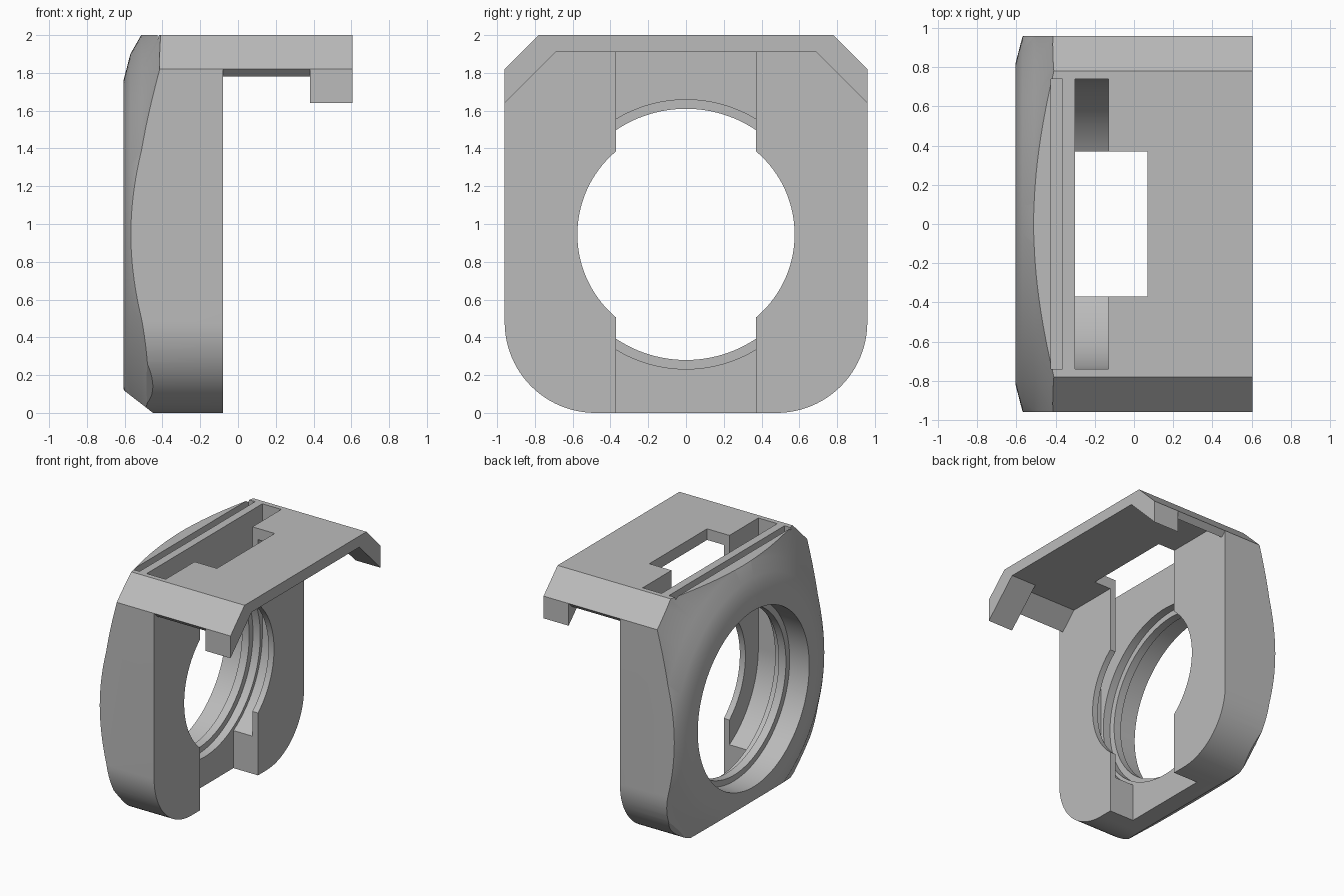
import bpy, bmesh, math
from mathutils import Vector

if "Cube" in bpy.data.objects:
    bpy.data.objects.remove(bpy.data.objects["Cube"])

grey = bpy.data.materials.new("plain_grey")
grey.diffuse_color = (0.5, 0.5, 0.5, 1)
grey.use_nodes = True
grey.node_tree.nodes["Principled BSDF"].inputs["Base Color"].default_value = grey.diffuse_color
CZ = 0.945  # height of the round opening's centre


def finish(bm, name):
    bmesh.ops.recalc_face_normals(bm, faces=bm.faces)
    me = bpy.data.meshes.new(name)
    bm.to_mesh(me)
    bm.free()
    me.materials.append(grey)
    ob = bpy.data.objects.new(name, me)
    bpy.context.collection.objects.link(ob)
    return ob


def extrude_x(name, outline, x0, x1):
    """Prism along x from a (y, z) outline."""
    bm = bmesh.new()
    f = bm.faces.new([bm.verts.new((x0, y, z)) for y, z in outline])
    r = bmesh.ops.extrude_face_region(bm, geom=[f])
    vs = [v for v in r["geom"] if isinstance(v, bmesh.types.BMVert)]
    bmesh.ops.translate(bm, verts=vs, vec=(x1 - x0, 0, 0))
    return finish(bm, name)


def box(name, x0, x1, y0, y1, z0, z1):
    return extrude_x(name, [(y0, z0), (y1, z0), (y1, z1), (y0, z1)], x0, x1)


def lathe_x(name, profile, n=128):
    """Closed solid of revolution about the opening axis from (x, radius)."""
    bm = bmesh.new()
    rings = [[bm.verts.new((x, r * math.cos(2 * math.pi * i / n), CZ + r * math.sin(2 * math.pi * i / n)))
              for i in range(n)] for x, r in profile]
    for a, b in zip(rings, rings[1:]):
        for i in range(n):
            j = (i + 1) % n
            bm.faces.new((a[i], a[j], b[j], b[i]))
    bm.faces.new(rings[0])
    bm.faces.new(rings[-1])
    return finish(bm, name)


def boolean(ob, tool, op="DIFFERENCE"):
    m = ob.modifiers.new(op.lower(), "BOOLEAN")
    m.operation, m.solver, m.object = op, "EXACT", tool
    bpy.context.view_layer.objects.active = ob
    bpy.ops.object.modifier_apply(modifier=m.name)
    bpy.data.objects.remove(tool)


def arc(cy, cz, r, a0, a1, n):
    return [(cy + r * math.cos(math.radians(a0 + (a1 - a0) * i / n)),
             cz + r * math.sin(math.radians(a0 + (a1 - a0) * i / n))) for i in range(n + 1)]


# holder body: rounded bottom corners, chamfered top corners
outline = (arc(-0.48, 0.48, 0.48, 180, 270, 24) + arc(0.48, 0.48, 0.48, 270, 360, 24)
           + [(0.96, 1.82), (0.78, 2), (-0.78, 2), (-0.96, 1.82)])
body = extrude_x("holder_body", outline, -0.605, -0.08)

# domed front edge
boolean(body, lathe_x("dome", [(-0.605, 0.82), (-0.57, 0.955), (-0.51, 1.06), (-0.41, 1.31),
                               (-0.35, 1.5), (0.0, 1.5)]), "INTERSECT")

# slanted cuts along the lower front edge and corners
for ang, reach in ((270, 0.48), (225, 0.82), (315, 0.82)):
    d = Vector((0, math.cos(math.radians(ang)), math.sin(math.radians(ang))))
    s = Vector((0, -d.z, d.y))
    c = Vector((0, 0, 0.48))
    bm = bmesh.new()
    ends = []
    for k in (-2, 2):
        ends.append([bm.verts.new(c + d * (reach + h) + s * k + Vector((x, 0, 0)))
                     for x, h in ((-0.76, -0.24), (-0.295, 0.12), (-0.76, 0.12))])
    a, b = ends
    bm.faces.new(a)
    bm.faces.new(b)
    for i in range(3):
        j = (i + 1) % 3
        bm.faces.new((a[i], a[j], b[j], b[i]))
    boolean(body, finish(bm, "edge_cut"))

# top plate with sloping side flanges
half = [(0.78, 2), (0.96, 1.82), (0.92, 1.78), (0.79, 1.91)]
plate = extrude_x("plate", half + [(-y, z) for y, z in reversed(half)], -0.3, 0.605)
boolean(body, plate, "UNION")

# end tabs under the flanges
for s in (-1, 1):
    pts = [(0.69, 1.91), (0.70, 1.95), (0.80, 1.98), (0.96, 1.82), (0.96, 1.64)]
    boolean(body, extrude_x("end_tab", [(s * y, z) for y, z in pts], 0.38, 0.605), "UNION")

# stepped round opening
boolean(body, lathe_x("opening", [(-0.7, 0.713), (-0.43, 0.713), (-0.43, 0.665), (-0.365, 0.665),
                                  (-0.365, 0.713), (-0.2, 0.713), (-0.2, 0.575), (0.0, 0.575)]))
# drop-in pocket with round floor, open at the top
pocket = arc(0, CZ, 0.74, 180, 360, 64) + [(0.74, 2.1), (-0.74, 2.1)]
boolean(body, extrude_x("pocket", pocket, -0.3, -0.13))
# central channel down the rear, plate window and narrow top groove
boolean(body, box("channel", -0.3, 0.0, -0.37, 0.37, -0.1, 1.91))
boolean(body, box("window", -0.3, 0.07, -0.37, 0.37, 1.8, 2.1))
boolean(body, box("groove", -0.425, -0.365, -0.74, 0.74, 1.93, 2.1))

for o in bpy.context.selected_objects:
    o.select_set(False)
body.select_set(True)
bpy.context.view_layer.objects.active = body
bpy.ops.object.shade_smooth_by_angle(angle=math.radians(20))
